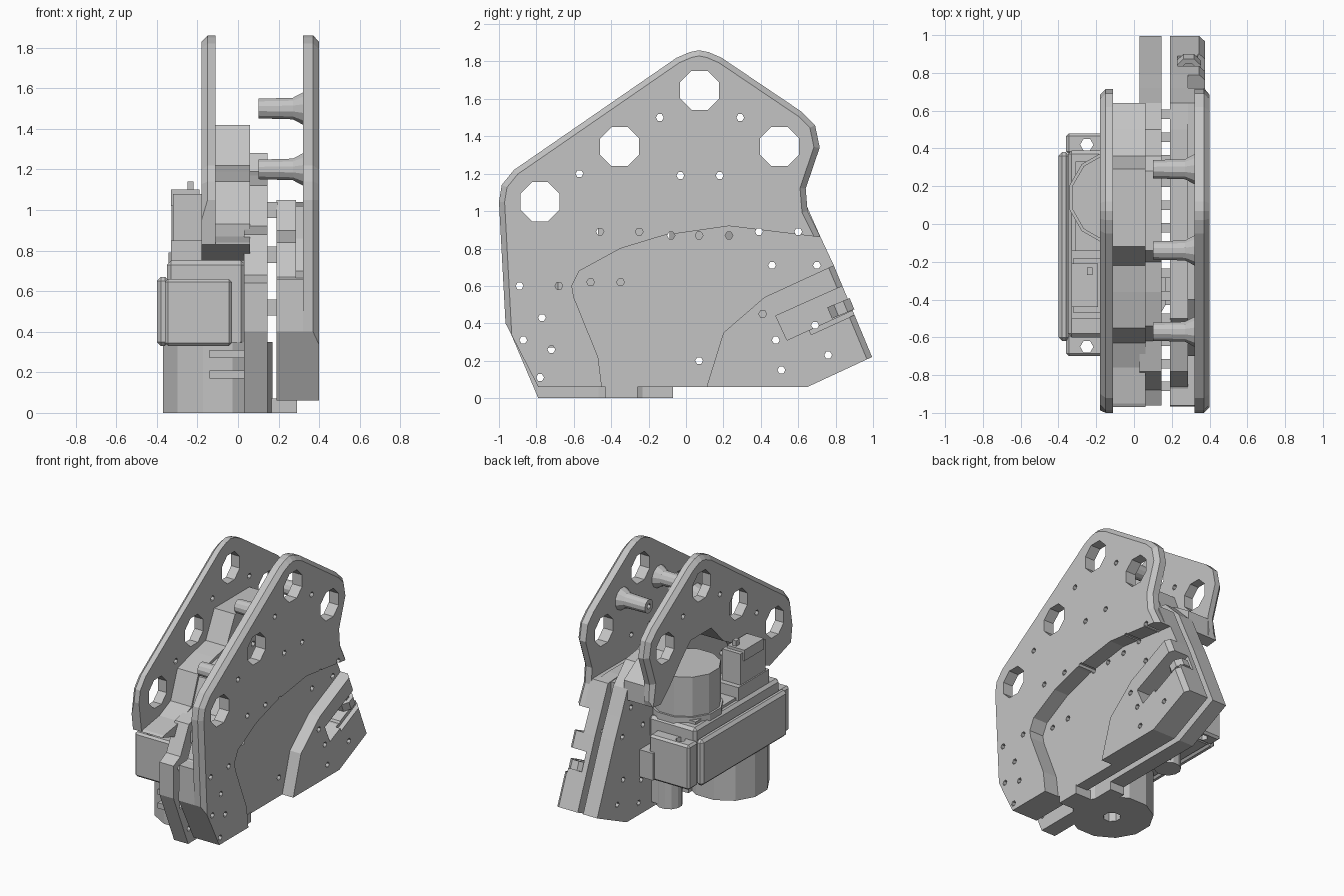
import bpy, bmesh, math
from mathutils import Matrix, Vector

cube = bpy.data.objects.get("Cube")
if cube:
    bpy.data.objects.remove(cube, do_unlink=True)

grey = bpy.data.materials.new("plain grey")
grey.use_nodes = True
grey.diffuse_color = (0.55, 0.55, 0.55, 1)
grey.node_tree.nodes["Principled BSDF"].inputs["Base Color"].default_value = (0.55, 0.55, 0.55, 1)


def finish(name, bm):
    bmesh.ops.recalc_face_normals(bm, faces=bm.faces)
    me = bpy.data.meshes.new(name)
    bm.to_mesh(me)
    bm.free()
    me.materials.append(grey)
    ob = bpy.data.objects.new(name, me)
    bpy.context.scene.collection.objects.link(ob)
    return ob


def slab(name, profile, x0, x1, chamfer=0, rim=(0, 0)):
    """Extrude a (y, z) profile from x0 to x1; chamfer a run of edges at x1."""
    bm = bmesh.new()
    inner = [bm.verts.new((x0, y, z)) for y, z in profile]
    outer = [bm.verts.new((x1, y, z)) for y, z in profile]
    bm.faces.new(inner)
    bm.faces.new(outer)
    n = len(profile)
    for i in range(n):
        j = (i + 1) % n
        bm.faces.new((inner[i], inner[j], outer[j], outer[i]))
    if chamfer:
        bmesh.ops.recalc_face_normals(bm, faces=bm.faces)
        edges = [bm.edges.get((outer[i], outer[i + 1])) for i in range(*rim)]
        bmesh.ops.bevel(bm, geom=edges, offset=chamfer, segments=1, affect='EDGES')
    return finish(name, bm)


def box(name, x, y, z, bevel=0):
    bm = bmesh.new()
    bmesh.ops.create_cube(bm, size=1)
    for v in bm.verts:
        v.co = [(a + b) / 2 + c * (b - a) for c, (a, b) in zip(v.co, (x, y, z))]
    if bevel:
        bmesh.ops.bevel(bm, geom=bm.edges[:], offset=bevel, segments=1, affect='EDGES')
    return finish(name, bm)


def add_rod(bm, start, end, r0, r1, sides):
    """Cone or cylinder between two points."""
    a, b = Vector(start), Vector(end)
    turn = (b - a).to_track_quat('Z', 'Y').to_matrix().to_4x4()
    spin = Matrix.Rotation(math.pi / sides, 4, 'Z')
    bmesh.ops.create_cone(bm, cap_ends=True, segments=sides, radius1=r0, radius2=r1,
                          depth=(b - a).length,
                          matrix=Matrix.Translation((a + b) / 2) @ turn @ spin)


def rod(name, start, end, r0, r1=None, sides=12):
    bm = bmesh.new()
    add_rod(bm, start, end, r0, r0 if r1 is None else r1, sides)
    return finish(name, bm)


def cut(target, cutter):
    cutter.hide_render = True
    cutter.hide_set(True)
    mod = target.modifiers.new("holes", 'BOOLEAN')
    mod.operation = 'DIFFERENCE'
    mod.solver = 'EXACT'
    mod.object = cutter


# Shared outline of the two side plates, front to back over the top
ridge = [(-1, 1.05), (-.985, 1.14), (-.92, 1.22), (-.05, 1.82), (.02, 1.85), (.07, 1.86),
         (.12, 1.85), (.19, 1.82), (.62, 1.53), (.69, 1.46), (.715, 1.34), (.64, 1.12), (.65, 1.0)]
recess_arc = [(.72, .86), (.23, .92), (-.12, .87), (-.35, .8), (-.57, .68), (-.61, .6),
              (-.6, .54), (-.47, .22), (-.45, .06)]
foot = [(-.79, .06), (-.965, .4)]

right_plate = slab("outer_plate", foot + ridge + recess_arc, .32, .40, .03,
                   (1, len(foot + ridge)))
skirt = slab("front_skirt", foot + [(-.96, .66), (-.7, .67)] + recess_arc[4:], .19, .33)
arch_band = slab("arch_band", recess_arc + [(-.6, .06), (-.7, .7), (-.6, .86), (-.4, 1.02),
                 (.2, 1.04), (.64, 1.04)], .27, .33)

# Arched lower edge clears the motor
arch = [(.64, .96), (.55, .95), (.44, 1.05), (.3, 1.2), (.2, 1.29), (-.04, 1.29), (-.18, 1.14),
        (-.5, .97), (-.6, .8), (-.72, .75), (-.97, .83)]
left_plate = slab("inner_plate", ridge + arch, -.11, -.18, .03, (0, len(ridge) - 1))

# Stepped spacer wall against the left plate
spacer = slab("stepped_spacer", [(-.95, .84), (-.76, .87), (-.63, .93), (-.55, 1.14), (-.36, 1.19),
              (-.22, 1.22), (-.12, 1.42), (.29, 1.42), (.36, 1.24), (.5, 1.19), (.64, 1.1)]
              + arch, -.12, .06)

# Two casing halves either side of the narrow centre gap
tail = [(.65, .06), (.995, .22), (.79, .71), (.72, .86), (.64, 1.04)]
left_case = slab("left_casing", [(-.79, 0), (-.07, 0), (-.07, .06)] + tail +
                 [(.5, 1.18), (.36, 1.2), (.28, 1.28), (-.14, 1.28), (-.2, 1.19), (-.36, 1.17),
                  (-.54, 1.12), (-.62, .92), (-.78, .88), (-.88, .68), (-.96, .64), (-.96, .4)],
                 .03, .145)
right_case = slab("right_casing", [(-.78, .06)] + tail +
                  [(.5, 1.05), (-.5, 1.05), (-.6, .9), (-.78, .84), (-.86, .67),
                   (-.95, .62), (-.95, .4)], .19, .285)
box("foot_pad", (.14, .29), (-.43, -.26), (0, .07))

# Raised rear block with a deep nut pocket and a shallow slot
rear_block = slab("rear_block", [(.11, .06), (.2, .35), (.42, .54), (.79, .71), (.995, .22),
                  (.65, .06)], .27, .375, .03, (3, 4))
pocket = slab("pocket_cutter", [(.48, .44), (.54, .31), (1.0, .52), (.95, .65)], .23, .5)
slot = slab("slot_cutter", [(.65, .38), (.67, .34), (1.0, .49), (.98, .53)], .34, .52)
cut(rear_block, pocket)
cut(right_case, pocket)
cut(rear_block, slot)
nut = rod("pocket_nut", (.29, .84, .45), (.29, .815, .51), .07, sides=8)
cut(nut, rod("nut_cutter", (.29, .86, .4), (.29, .79, .57), .04, sides=8))

# Large octagonal openings and small bolt holes
bm = bmesh.new()
for y, z in [(-.78, 1.05), (-.355, 1.345), (.073, 1.645), (.5, 1.345)]:
    add_rod(bm, (-.5, y, z), (.6, y, z), .113, .113, 8)
bolts = [(-.14, 1.5), (.29, 1.5), (-.57, 1.2), (-.03, 1.19), (.18, 1.19), (-.46, .89),
         (-.25, .89), (-.08, .87), (.07, .87), (.23, .87), (.39, .89), (.6, .89), (.46, .71),
         (.7, .71), (-.89, .6), (-.68, .6), (-.51, .62), (-.35, .62), (-.77, .43), (-.87, .31),
         (-.72, .26), (-.78, .11), (.07, .2), (.41, .45), (.48, .31), (.51, .15), (.76, .23),
         (.69, .39)]
for y, z in bolts:
    add_rod(bm, (-.5, y, z), (.6, y, z), .021, .021, 6)
holes = finish("hole_cutter", bm)
for part in (right_plate, left_plate, spacer, left_case, right_case, skirt, arch_band, rear_block):
    cut(part, holes)

# Flared standoffs on the outer plate
for i, (y, z) in enumerate(bolts[:3]):
    cut(rod(f"standoff_{i}", (.1, y, z), (.27, y, z), .05, .055), holes)
    cut(rod(f"standoff_flare_{i}", (.27, y, z), (.325, y, z), .055, .085), holes)

# Small tabs bridging the gap between casings
for i in range(13):
    y = -.86 + .12 * i
    z = .52 if y < -.75 else .78 if y < -.6 else 1.0
    box(f"gap_tab_{i}", (.14, .195), (y - .025, y + .025), (z - .04, z + .04))

# Gearbox body with cover, ears and base drum
box("gearbox_body", (-.35, .035), (-.6, .39), (.33, .75), .02)
box("gearbox_cover", (-.40, -.34), (-.62, .38), (.33, .67), .02)
box("gearbox_lid", (-.31, -.05), (-.5, .33), (.74, .77))
for name, y0, y1, yh in [("front_ear", -.7, -.58, -.65), ("rear_ear", .37, .48, .42)]:
    ear = box(name, (-.36, -.03), (y0, y1), (.33, .66), .015)
    cut(ear, rod(name + "_cutter", (-.25, yh, .2), (-.25, yh, .8), .035, sides=6))
box("rear_bracket", (-.08, .035), (.36, .5), (.34, .54))
drum = rod("base_drum", (-.1, -.35, 0), (-.1, -.35, .35), .28, sides=12)
cut(drum, rod("drum_cutter", (-.1, -.35, -.1), (-.1, -.35, .1), .06, sides=8))
rod("rear_post", (-.06, .28, .08), (-.06, .28, .36), .09)
box("post_web", (-.06, .035), (.2, .36), (.1, .34))
for i, z in enumerate((.17, .27)):
    box(f"side_rib_{i}", (-.14, .035), (-.74, -.5), (z, z + .04))

# Motor and its connector
rod("motor", (-.1, .14, .74), (-.1, .14, 1.08), .235, sides=12)
rod("motor_flange", (-.1, .14, .74), (-.1, .14, .79), .25, sides=12)
box("connector_base", (-.33, -.12), (-.5, -.14), (.74, .85))
box("connector", (-.32, -.17), (-.47, -.18), (.84, 1.08))
box("connector_top", (-.33, -.19), (-.44, -.21), (1.02, 1.1))
box("connector_pin", (-.25, -.22), (-.27, -.23), (1.09, 1.14))
